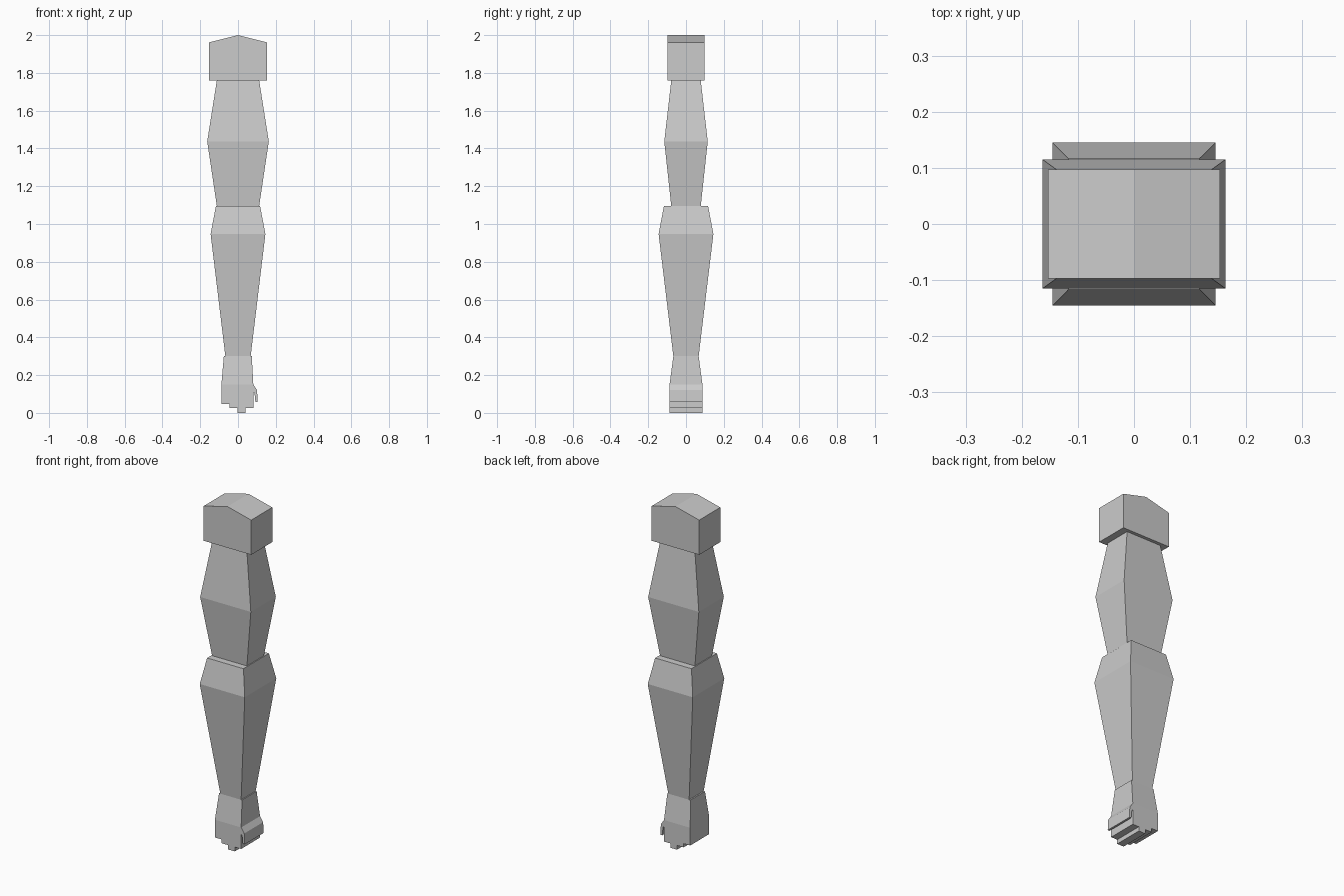
import bpy
import bmesh

if "Cube" in bpy.data.objects:
    bpy.data.objects.remove(bpy.data.objects["Cube"])


def finish(name, bm):
    bmesh.ops.recalc_face_normals(bm, faces=bm.faces[:])
    mesh = bpy.data.meshes.new(name)
    bm.to_mesh(mesh)
    bm.free()
    obj = bpy.data.objects.new(name, mesh)
    bpy.context.collection.objects.link(obj)
    return obj


def loft(name, rings):
    """Closed four-sided limb from (z, half width, half depth) rings."""
    bm = bmesh.new()
    loops = [[bm.verts.new((sx * w, sy * d, z))
              for sx, sy in ((-1, -1), (1, -1), (1, 1), (-1, 1))]
             for z, w, d in rings]
    for a, b in zip(loops, loops[1:]):
        for i in range(4):
            j = (i + 1) % 4
            bm.faces.new((a[i], a[j], b[j], b[i]))
    bm.faces.new(loops[0])
    bm.faces.new(loops[-1])
    finish(name, bm)


def prism(profile, half_depth):
    """Front (x, z) profile extruded through the depth."""
    bm = bmesh.new()
    front = [bm.verts.new((x, -half_depth, z)) for x, z in profile]
    back = [bm.verts.new((x, half_depth, z)) for x, z in profile]
    bm.faces.new(front)
    bm.faces.new(back[::-1])
    n = len(profile)
    for i in range(n):
        j = (i + 1) % n
        bm.faces.new((front[i], front[j], back[j], back[i]))
    bm.normal_update()
    return bm


# Shoulder cap with a ridged top
finish("shoulder", prism([(-0.153, 1.76), (0.153, 1.76), (0.153, 1.962),
                          (0, 2.0), (-0.153, 1.962)], 0.097))

# Upper arm and forearm
loft("upper_arm", [(1.095, 0.112, 0.078), (1.437, 0.163, 0.115), (1.76, 0.112, 0.078)])
loft("forearm", [(0.30, 0.067, 0.067), (0.947, 0.145, 0.145), (1.095, 0.117, 0.117)])

# Hand: stepped fingers and thumb in one profile
hand = prism([(-0.088, 0.15), (-0.088, 0.047), (-0.046, 0.047), (-0.046, 0.025),
              (-0.003, 0.025), (-0.003, 0.0), (0.04, 0.0), (0.04, 0.025),
              (0.081, 0.025), (0.081, 0.108), (0.087, 0.108), (0.092, 0.058),
              (0.104, 0.058), (0.101, 0.12), (0.081, 0.15)], 0.087)

# Wrist: top of the hand drawn up and tapered
top = [f for f in hand.faces if all(abs(v.co.z - 0.15) < 1e-4 for v in f.verts)]
extruded = bmesh.ops.extrude_face_region(hand, geom=top)
for v in extruded["geom"]:
    if isinstance(v, bmesh.types.BMVert):
        v.co = (0.073 if v.co.x > 0 else -0.075, 0.067 if v.co.y > 0 else -0.067, 0.30)
bmesh.ops.delete(hand, geom=[f for f in top if f.is_valid], context='FACES_ONLY')
finish("hand", hand)
